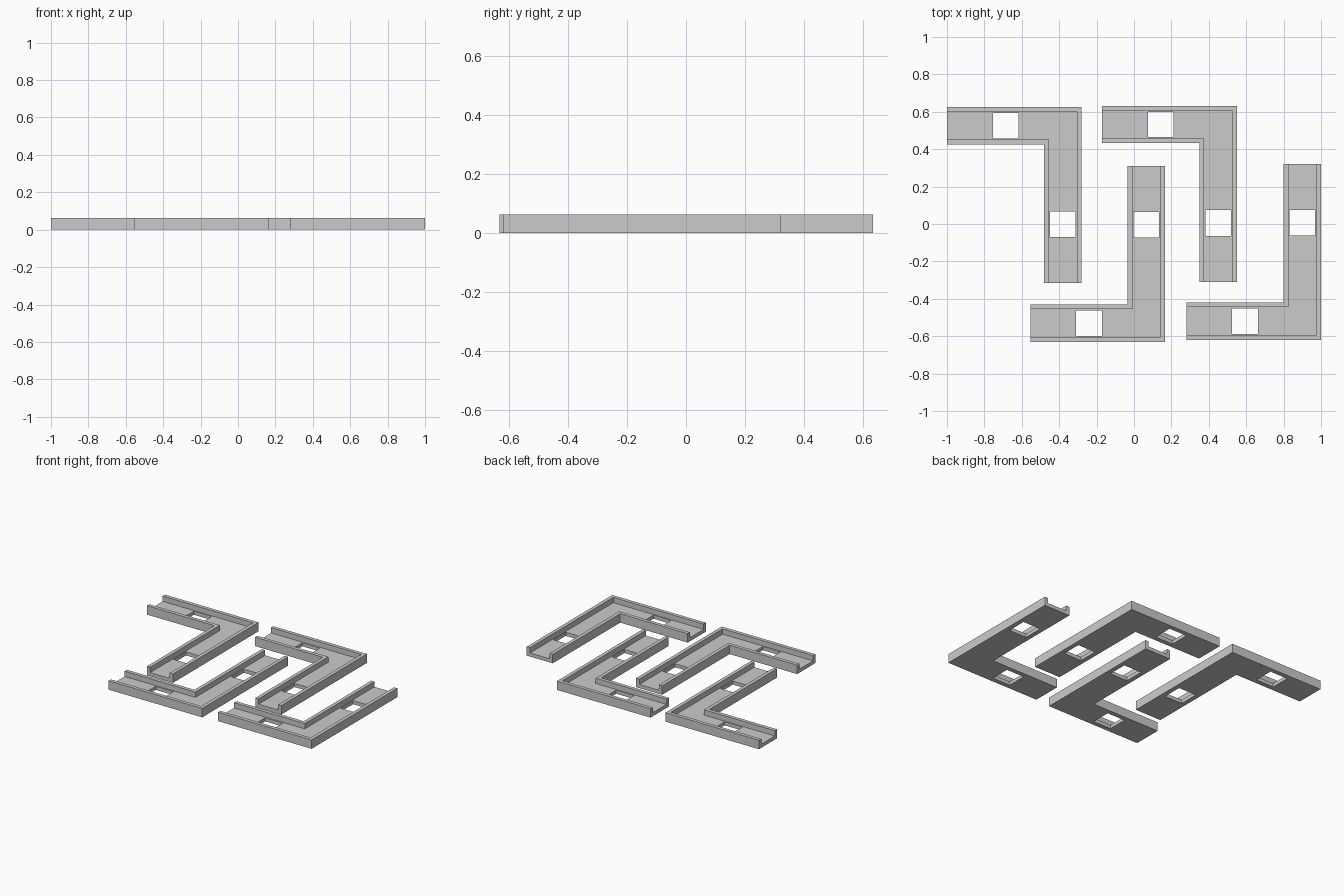
import bpy
import bmesh

cube = bpy.data.objects.get("Cube")
if cube:
    bpy.data.objects.remove(cube, do_unlink=True)

# Single grey material
grey = bpy.data.materials.new("plain_grey")
grey.use_nodes = True
color = (0.6, 0.6, 0.6, 1)
grey.diffuse_color = color
grey.node_tree.nodes["Principled BSDF"].inputs["Base Color"].default_value = color

# Shared channel dimensions
WIDTH, HEIGHT, WALL, FLOOR = 0.2, 0.062, 0.025, 0.025
SHORT, LONG = 0.72, 0.941
HOLE_A, HOLE_B = 0.032, 0.168          # hole edges across the channel
SHORT_HOLE = (0.338, 0.475)            # hole edges along each arm
LONG_HOLE = (0.558, 0.695)

# U-shaped section: distance from the outer edge, height
PROFILE = [(0, 0), (HOLE_A, 0), (HOLE_B, 0), (WIDTH, 0),
           (WIDTH, HEIGHT), (WIDTH - WALL, HEIGHT), (WIDTH - WALL, FLOOR),
           (HOLE_B, FLOOR), (HOLE_A, FLOOR), (WALL, FLOOR),
           (WALL, HEIGHT), (0, HEIGHT)]
UNDER, ABOVE = 1, 7                    # profile segments opened by a hole


def channel(name, corner, flip):
    """Sweep the section round a mitred corner, leaving one hole per arm."""
    bm = bmesh.new()

    def ring(place):
        verts = []
        for d, z in PROFILE:
            x, y = place(d)
            verts.append(bm.verts.new((corner[0] + x, corner[1] + flip * y, z)))
        return verts

    rings = [ring(lambda d, s=s: (-s, -d)) for s in (SHORT, SHORT_HOLE[1], SHORT_HOLE[0])]
    rings.append(ring(lambda d: (-d, -d)))
    rings += [ring(lambda d, s=s: (-d, -s)) for s in (*LONG_HOLE, LONG)]

    n = len(PROFILE)
    for i, (a, b) in enumerate(zip(rings, rings[1:])):
        has_hole = i in (1, 4)
        for j in range(n):
            if has_hole and j in (UNDER, ABOVE):
                continue
            k = (j + 1) % n
            bm.faces.new((a[j], a[k], b[k], b[j]))
        if has_hole:
            # Inner sides of the hole
            for lo, hi in ((UNDER, ABOVE + 1), (UNDER + 1, ABOVE)):
                bm.faces.new((a[lo], a[hi], b[hi], b[lo]))
            for r in (a, b):
                bm.faces.new((r[UNDER], r[UNDER + 1], r[ABOVE], r[ABOVE + 1]))

    # Open-channel end faces
    bm.faces.new(rings[0])
    bm.faces.new(rings[-1])
    bmesh.ops.recalc_face_normals(bm, faces=bm.faces)

    mesh = bpy.data.meshes.new(name)
    bm.to_mesh(mesh)
    bm.free()
    mesh.materials.append(grey)
    obj = bpy.data.objects.new(name, mesh)
    bpy.context.collection.objects.link(obj)


# Two channels with the corner at the back, two mirrored to the front
channel("back_right_channel", (-0.28, 0.626), 1)
channel("back_left_channel", (0.55, 0.632), 1)
channel("front_right_channel", (0.166, -0.63), -1)
channel("front_left_channel", (1.0, -0.619), -1)
